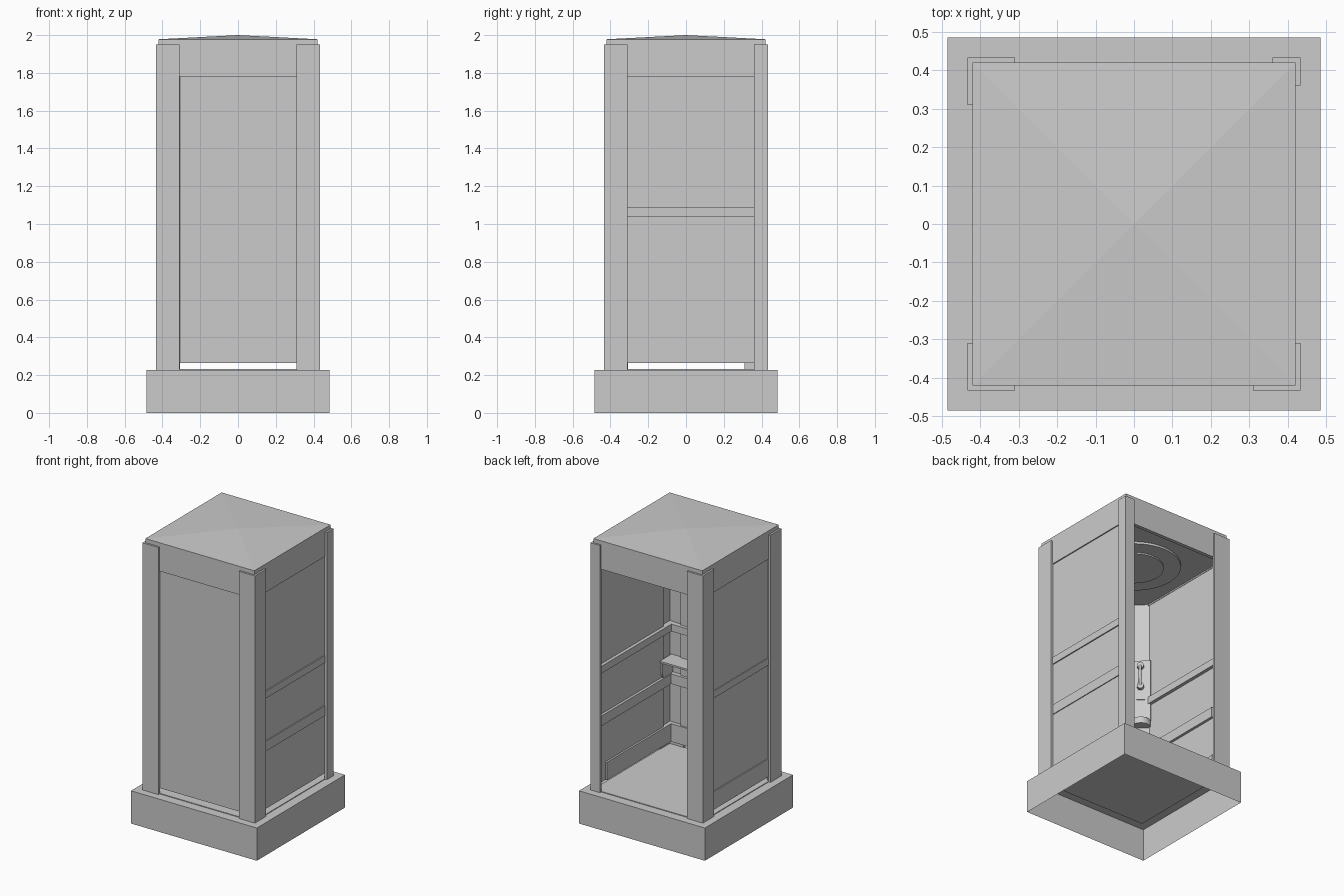
import bpy, bmesh, math
from mathutils import Matrix, Vector

if "Cube" in bpy.data.objects:
    bpy.data.objects.remove(bpy.data.objects["Cube"])


def finish(name, bm):
    bmesh.ops.recalc_face_normals(bm, faces=bm.faces)
    me = bpy.data.meshes.new(name)
    bm.to_mesh(me)
    bm.free()
    ob = bpy.data.objects.new(name, me)
    bpy.context.collection.objects.link(ob)
    return ob


def add_box(bm, x0, x1, y0, y1, z0, z1):
    m = Matrix.Translation(((x0 + x1) / 2, (y0 + y1) / 2, (z0 + z1) / 2))
    m = m @ Matrix.Diagonal((abs(x1 - x0), abs(y1 - y0), abs(z1 - z0), 1))
    return bmesh.ops.create_cube(bm, size=1, matrix=m)['verts']


def boxes(name, *dims):
    bm = bmesh.new()
    for d in dims:
        add_box(bm, *d)
    return finish(name, bm)


def prism(name, pts, vec):
    bm = bmesh.new()
    f = bm.faces.new([bm.verts.new(p) for p in pts])
    r = bmesh.ops.extrude_face_region(bm, geom=[f])
    vs = [v for v in r['geom'] if isinstance(v, bmesh.types.BMVert)]
    bmesh.ops.translate(bm, vec=vec, verts=vs)
    if f.is_valid and len(f.link_loops if hasattr(f, 'link_loops') else f.loops) == 0:
        bm.faces.remove(f)
    return finish(name, bm)


def disc(name, r, z0, z1):
    pts = [(r * math.cos(i * math.tau / 48), r * math.sin(i * math.tau / 48), z0) for i in range(48)]
    return prism(name, pts, (0, 0, z1 - z0))


# Plinth, open underneath
bm = bmesh.new()
add_box(bm, -.485, .485, -.485, .485, 0, .228)
bm.normal_update()
bmesh.ops.delete(bm, geom=[f for f in bm.faces if f.normal.z < -.9], context='FACES')
finish("plinth", bm)
boxes("floor_plate", (-.42, .42, -.42, .42, .22, .233))

# Angle-section corner posts; the back right one is narrower
for name, sx, sy, w in (("front_left", -1, -1, .31), ("front_right", 1, -1, .31),
                        ("back_left", -1, 1, .31), ("back_right", 1, 1, .36)):
    o, t = .433, .415
    prof = [(o, o), (w, o), (w, t), (t, t), (t, w), (o, w)]
    prism(name + "_post", [(sx * a, sy * b, .228) for a, b in prof], (0, 0, 1.722))

# Side and front infill panels
boxes("right_panel", (.398, .412, -.32, .37, .265, 1.79))
boxes("left_panel", (-.412, -.398, -.32, .32, .265, 1.79))
boxes("front_panel", (-.32, .32, -.412, -.398, .265, 1.79))

# Horizontal rails across the panels
boxes("right_rails", (.375, .42, -.414, .414, 1.04, 1.09),
      (.38, .418, -.414, .414, .67, .74), (.385, .412, -.414, .32, .265, .39))
boxes("left_rails", (-.418, -.375, -.414, .414, 1.04, 1.09),
      (-.412, -.38, -.414, .32, .67, .74), (-.42, -.385, -.414, .32, .265, .39))
boxes("front_rails", (-.414, .414, -.412, -.375, 1.04, 1.09),
      (-.414, .414, -.412, -.38, .67, .74), (-.414, .414, -.412, -.385, .265, .39))

# Header band and low pyramid roof
t = .395
boxes("header_band", (-.42, .42, -.42, -t, 1.78, 1.978), (-.42, .42, t, .42, 1.78, 1.978),
      (-.42, -t, -t, t, 1.78, 1.978), (t, .42, -t, t, 1.78, 1.978))
bm = bmesh.new()
rim = [bm.verts.new((a * .42, b * .42, 1.978)) for a, b in ((-1, -1), (1, -1), (1, 1), (-1, 1))]
peak = bm.verts.new((0, 0, 2))
for i in range(4):
    bm.faces.new((rim[i], rim[(i + 1) % 4], peak))
bm.faces.new(rim[::-1])
finish("roof", bm)

# Ceiling with round lamp
boxes("ceiling", (-t, t, -t, t, 1.79, 1.80))
disc("lamp_ring", .30, 1.775, 1.79)
disc("lamp_lens", .19, 1.765, 1.775)

# Shelf along the front wall with round-bottomed brackets
boxes("shelf", (-.20, .40, -.41, -.28, .85, .862))
for name, x in (("right", .385), ("left", -.20)):
    pts = [(x, -.41, .85), (x, -.29, .85)]
    pts += [(x, -.35 + .06 * math.cos(a), .78 - .06 * math.sin(a))
            for a in (i * math.pi / 12 for i in range(13))]
    prism(name + "_shelf_bracket", pts, (.012, 0, 0))

# Diagonal corner board and telephone (local x = along board, y = into the room)
place = Matrix.Translation((-.362, -.362, 0)) @ Matrix.Rotation(-math.pi / 4, 4, 'Z')


def on_board(ob):
    ob.matrix_world = place
    return ob


on_board(boxes("corner_board", (-.076, .076, -.01, 0, .233, 1.79)))
on_board(boxes("telephone_body", (-.065, .065, 0, .03, .92, 1.36)))
on_board(boxes("coin_slot", (-.03, .03, .03, .036, 1.07, 1.08)))
tray = [(.065 * math.cos(i * math.pi / 16), .07 * math.sin(i * math.pi / 16), .88) for i in range(17)]
on_board(prism("coin_tray", tray, (0, 0, .045)))

# Handset: curved grip with round ear and mouth pieces
cu = bpy.data.curves.new("handset_grip", 'CURVE')
cu.dimensions = '3D'
cu.bevel_depth = .009
cu.use_fill_caps = True
sp = cu.splines.new('POLY')
sp.points.add(6)
for p, i in zip(sp.points, range(7)):
    u = i / 6 * 2 - 1
    p.co = (0, .05 + .022 * (1 - u * u), 1.24 + .075 * u, 1)
grip = bpy.data.objects.new("handset_grip", cu)
bpy.context.collection.objects.link(grip)
on_board(grip)
for name, z in (("handset_earpiece", 1.315), ("handset_mouthpiece", 1.165)):
    pts = [(.022 * math.cos(i * math.tau / 20), .03, z + .022 * math.sin(i * math.tau / 20)) for i in range(20)]
    on_board(prism(name, pts, (0, .028, 0)))
